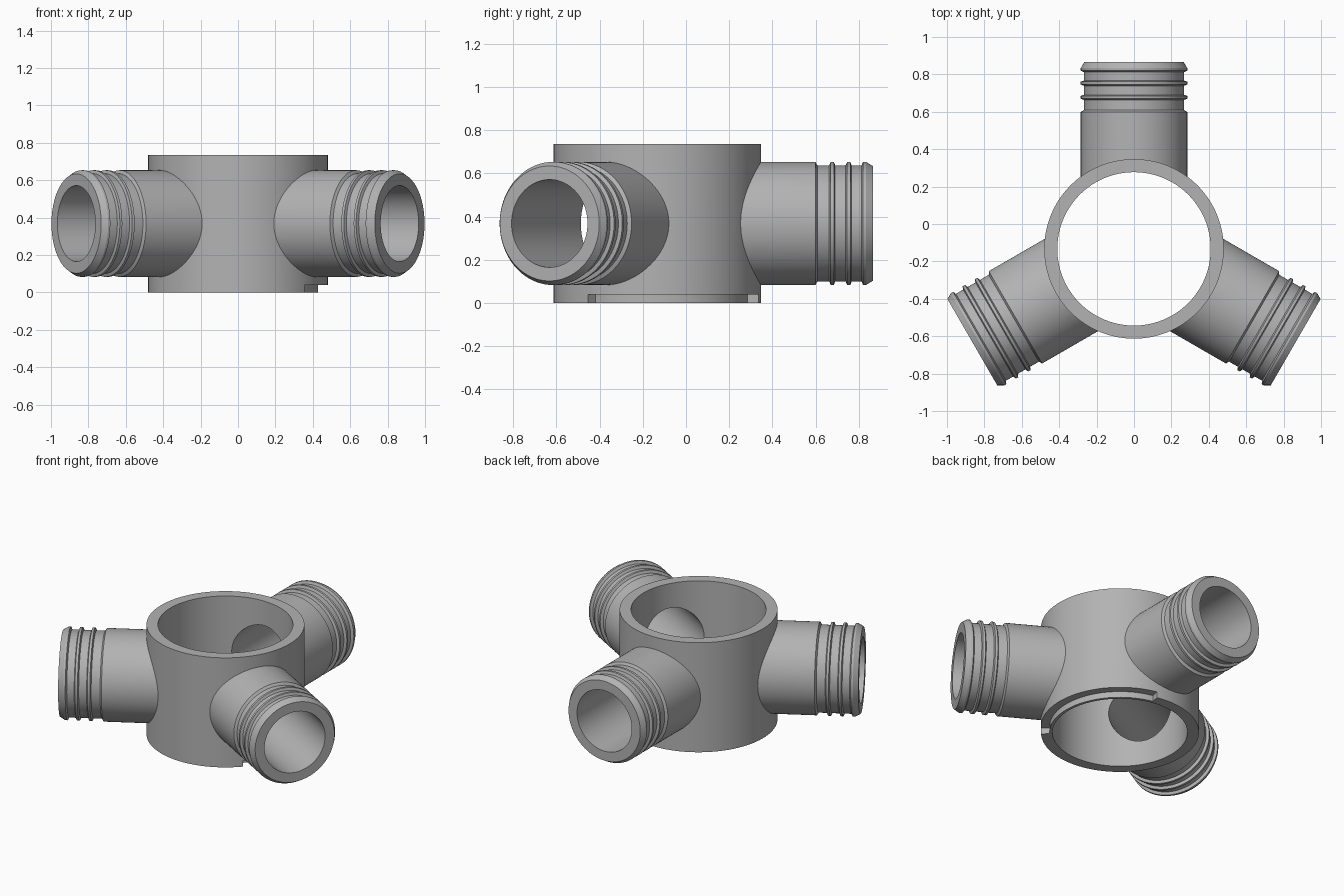
import bpy
import bmesh
from math import cos, sin, pi, radians
from mathutils import Matrix, Vector

if "Cube" in bpy.data.objects:
    bpy.data.objects.remove(bpy.data.objects["Cube"], do_unlink=True)

HUB_Y = -0.133
HEIGHT = 0.735
HUB_R, HUB_BORE = 0.48, 0.41
AXIS_Z = 0.368
PIPE_R, PIPE_BORE, GROOVE_R = 0.285, 0.203, 0.268

grey = bpy.data.materials.new("grey plastic")
grey.use_nodes = True
colour = (0.45, 0.45, 0.45, 1)
grey.diffuse_color = colour
grey.node_tree.nodes["Principled BSDF"].inputs["Base Color"].default_value = colour


def make_object(name, bm, matrix):
    bmesh.ops.recalc_face_normals(bm, faces=bm.faces)
    bm.transform(matrix)
    mesh = bpy.data.meshes.new(name)
    bm.to_mesh(mesh)
    bm.free()
    mesh.materials.append(grey)
    obj = bpy.data.objects.new(name, mesh)
    bpy.context.collection.objects.link(obj)
    return obj


def lathe(name, profile, matrix, segments=120):
    """Closed solid turned around z from (radius, height) points."""
    bm = bmesh.new()
    rings = []
    for r, h in profile:
        rings.append([bm.verts.new((r * cos(2 * pi * i / segments),
                                    r * sin(2 * pi * i / segments), h))
                      for i in range(segments)])
    for low, high in zip(rings, rings[1:]):
        for i in range(segments):
            j = (i + 1) % segments
            bm.faces.new((low[i], low[j], high[j], high[i]))
    bm.faces.new(rings[0][::-1])
    bm.faces.new(rings[-1])
    return make_object(name, bm, matrix)


def arc_block(name, r_in, r_out, start, end, z0, z1, matrix, steps=48):
    """Curved bar between two angles."""
    bm = bmesh.new()
    sections = []
    for i in range(steps + 1):
        a = radians(start + (end - start) * i / steps)
        sections.append([bm.verts.new((r * cos(a), r * sin(a), z))
                         for r, z in ((r_in, z0), (r_out, z0), (r_out, z1), (r_in, z1))])
    for a, b in zip(sections, sections[1:]):
        for i in range(4):
            j = (i + 1) % 4
            bm.faces.new((a[i], a[j], b[j], b[i]))
    bm.faces.new(sections[0][::-1])
    bm.faces.new(sections[-1])
    return make_object(name, bm, matrix)


def combine(target, tool, operation):
    mod = target.modifiers.new(operation.lower(), "BOOLEAN")
    mod.operation = operation
    mod.solver = "EXACT"
    mod.object = tool
    bpy.context.view_layer.objects.active = target
    bpy.ops.object.modifier_apply(modifier=mod.name)
    bpy.data.objects.remove(tool, do_unlink=True)


hub_place = Matrix.Translation((0, HUB_Y, 0))


def pipe_place(angle):
    direction = Vector((cos(radians(angle)), sin(radians(angle)), 0))
    turn = direction.to_track_quat("Z", "Y").to_matrix().to_4x4()
    return Matrix.Translation((0, HUB_Y, AXIS_Z)) @ turn


# Hose spigot outline: plain body, two thin ridges, chamfered end collar
spigot = [(PIPE_R, 0.25), (PIPE_R, 0.732), (GROOVE_R, 0.742)]
for ridge in (0.800, 0.876):
    spigot += [(GROOVE_R, ridge - 0.004), (PIPE_R, ridge + 0.003),
               (PIPE_R, ridge + 0.018), (GROOVE_R, ridge + 0.024)]
spigot += [(GROOVE_R, 0.945), (PIPE_R, 0.953), (PIPE_R, 0.966), (0.266, 0.998)]

# Central hub joined with the three spigots
body = lathe("three_way_hose_fitting", [(HUB_R, 0), (HUB_R, HEIGHT)], hub_place, 144)
for angle in (90, 210, 330):
    combine(body, lathe("spigot", spigot, pipe_place(angle)), "UNION")

# Hub bore and spigot bores
combine(body, lathe("hub_bore", [(HUB_BORE, -0.1), (HUB_BORE, HEIGHT + 0.1)],
                    hub_place, 144), "DIFFERENCE")
for angle in (90, 210, 330):
    combine(body, lathe("spigot_bore", [(PIPE_BORE, 0.1), (PIPE_BORE, 1.1)],
                        pipe_place(angle)), "DIFFERENCE")

# Locating step around part of the lower rim
combine(body, arc_block("rim_step", 0.428, 0.55, -42, 78, -0.05, 0.04, hub_place),
        "DIFFERENCE")

for obj in bpy.context.selected_objects:
    obj.select_set(False)
body.select_set(True)
bpy.context.view_layer.objects.active = body
bpy.ops.object.shade_smooth_by_angle(angle=radians(25))
